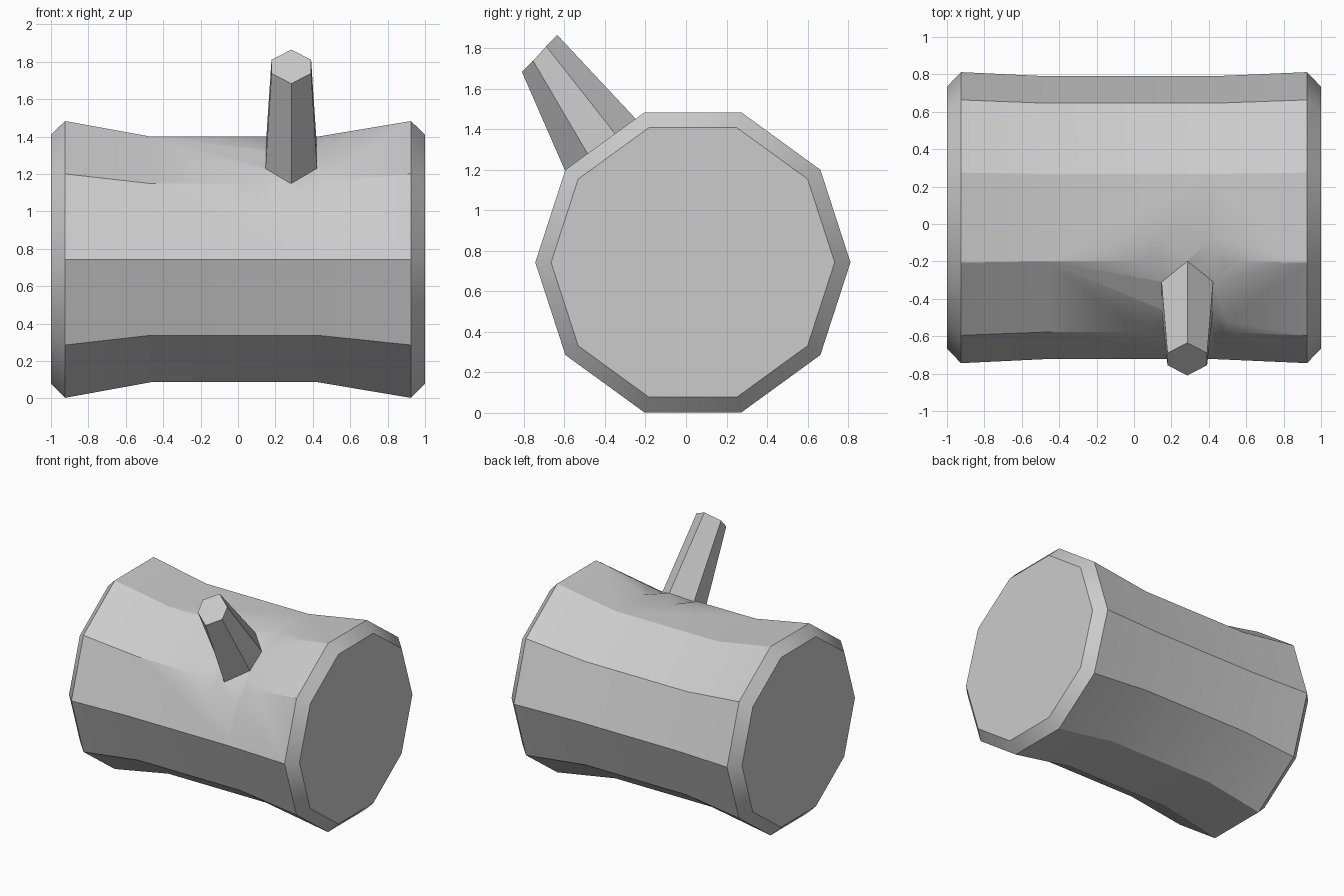
import bpy, bmesh
from math import sin, cos, pi
from mathutils import Vector

if "Cube" in bpy.data.objects:
    bpy.data.objects.remove(bpy.data.objects["Cube"])

CY, CZ, R = 0.034, 0.743, 0.778
BX = 0.285  # branch centre in x


def make(name, bm):
    bmesh.ops.recalc_face_normals(bm, faces=bm.faces)
    me = bpy.data.meshes.new(name)
    bm.to_mesh(me)
    bm.free()
    ob = bpy.data.objects.new(name, me)
    bpy.context.collection.objects.link(ob)
    return ob


def loft(name, rings):
    bm = bmesh.new()
    loops = [[bm.verts.new(p) for p in r] for r in rings]
    n = len(loops[0])
    for a, b in zip(loops, loops[1:]):
        for i in range(n):
            bm.faces.new((a[i], a[(i + 1) % n], b[(i + 1) % n], b[i]))
    bm.faces.new(loops[0])
    bm.faces.new(loops[-1])
    return make(name, bm)


def boolean(target, tool, op):
    m = target.modifiers.new(op, 'BOOLEAN')
    m.operation, m.solver, m.object = op, 'EXACT', tool
    bpy.context.view_layer.objects.active = target
    bpy.ops.object.modifier_apply(modifier=m.name)
    bpy.data.objects.remove(tool)


# log body: ten-sided, waisted in the middle, bevelled ends
stations = [(-1, .70, .70), (-.925, R, R), (-.465, .756, .690),
            (.425, .756, .690), (.925, R, R), (1, .70, .70)]
log = loft("log", [[(x, CY + ry * cos(k * pi / 5), CZ + rz * sin(k * pi / 5))
                    for k in range(10)] for x, ry, rz in stations])

# small chamfer notches on the ridges beside the branch root
for s, ex in ((-1, .04), (1, .55)):
    x = BX + s * .138
    lift = .02 if s > 0 else 0
    upper = [(ex, -.2, 1.399 + lift), (BX, -.2, 1.399), (x, -.07, 1.399), (x, -.31, 1.327)]
    lower = [(ex, -.577 - lift / 4, 1.149 + lift / 2), (BX, -.577, 1.149), (x, -.457, 1.229), (x, -.62, 1.03)]
    for pts in (upper, lower):
        p = [Vector(q) for q in pts]
        mid = (p[2] + p[3]) / 2
        bm = bmesh.new()
        v = [bm.verts.new(mid + (q - mid) * 1.5) for q in p]
        for f in ((0, 1, 2), (0, 1, 3), (0, 2, 3), (1, 2, 3)):
            bm.faces.new([v[i] for i in f])
        boolean(log, make("notch", bm), 'DIFFERENCE')


# branch stub: tapered hexagon growing from the upper front face
def hexagon(w, prof):
    sides = [(BX, 0), (BX + w, 1), (BX + w, 2), (BX, 3), (BX - w, 2), (BX - w, 1)]
    return [Vector((x, *prof[i])) for x, i in sides]


base = hexagon(.138, [(-.2, 1.4), (-.31, 1.327), (-.457, 1.23), (-.577, 1.15)])
tip = hexagon(.106, [(-.635, 1.865), (-.69, 1.81), (-.755, 1.738), (-.81, 1.683)])
root = [b + (b - t) * .08 for b, t in zip(base, tip)]
boolean(log, loft("branch", [root, tip]), 'UNION')

bpy.ops.object.select_all(action='DESELECT')
log.select_set(True)
bpy.context.view_layer.objects.active = log
bpy.ops.object.shade_smooth_by_angle(angle=pi / 6)
